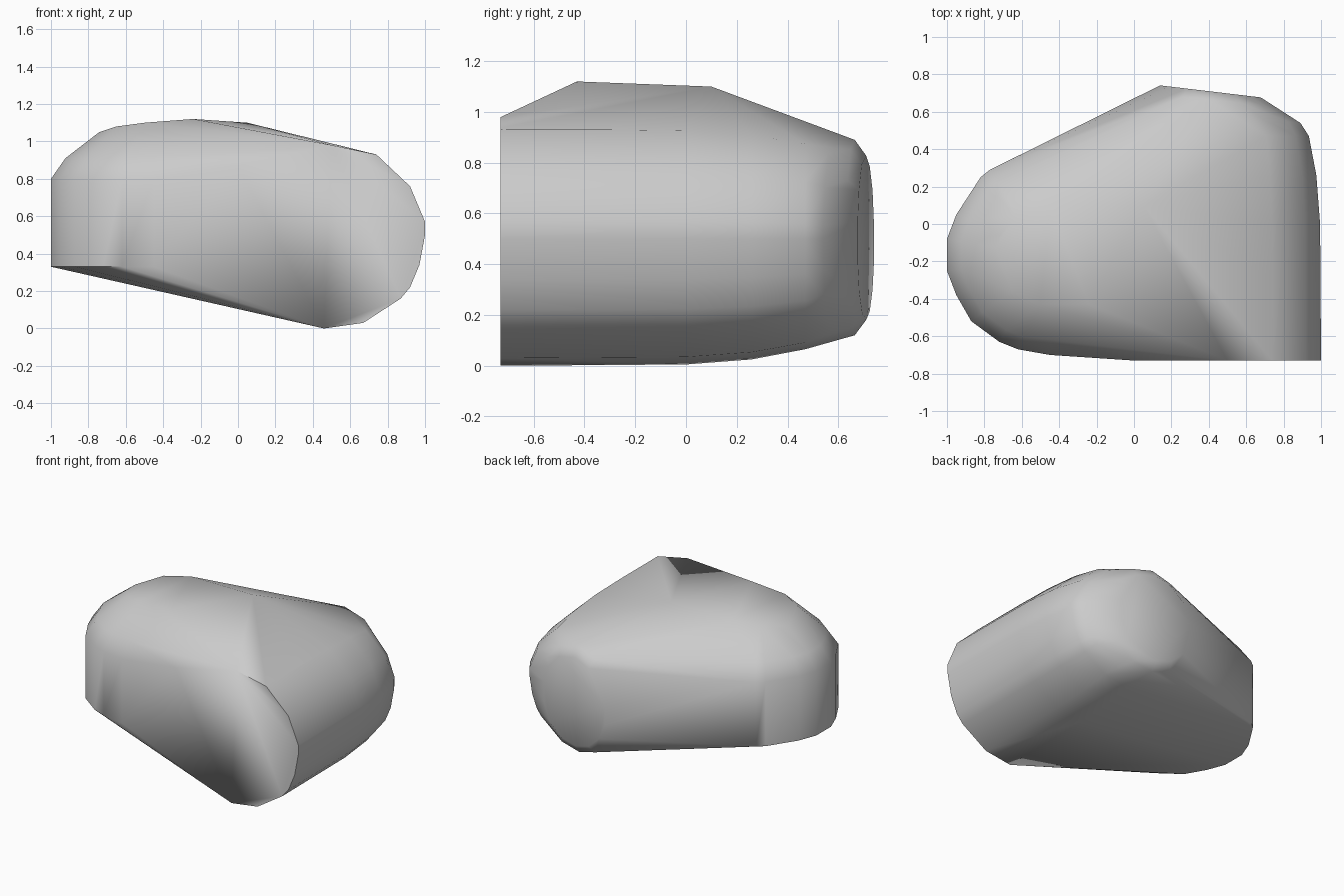
import bpy
import bmesh
from math import radians

cube = bpy.data.objects.get("Cube")
if cube:
    bpy.data.objects.remove(cube, do_unlink=True)

gray = bpy.data.materials.new("plain gray")
gray.use_nodes = True
gray.diffuse_color = (0.6, 0.6, 0.6, 1)
gray.node_tree.nodes["Principled BSDF"].inputs["Base Color"].default_value = (0.6, 0.6, 0.6, 1)

# Lying barrel: outline in x, z, swept back along y and shrinking to a tilted end
barrel = [(0.46, 0), (0.67, 0.03), (0.87, 0.16), (0.92, 0.22), (0.97, 0.34),
          (1, 0.5), (1, 0.57), (0.92, 0.76), (0.74, 0.93), (0.5, 0.98)]
sections = [(-0.73, 1, 0), (-0.3, 1, 0), (0, 0.99, 0), (0.26, 0.95, 0),
            (0.47, 0.87, 0), (0.58, 0.78, 0.08)]
points = []
for y, scale, tilt in sections:
    for x, z in barrel:
        points.append((0.5 + (x - 0.5) * scale, y - tilt * (x - 0.5),
                       0.5 + (z - 0.5) * scale))

# Back end: bevelled disc, tilted towards the barrel side
rim = [(0, -0.38), (0.15, -0.35), (0.27, -0.25), (0.33, -0.1), (0.33, 0.08),
       (0.28, 0.23), (0.17, 0.35), (0, 0.39), (-0.14, 0.34), (-0.25, 0.23),
       (-0.31, 0.06), (-0.31, -0.1), (-0.25, -0.24), (-0.14, -0.34)]
for scale, y in ((1, 0.665), (0.84, 0.71)):
    points += [(0.4 + x * scale, y - 0.1 * x, 0.5 + z * scale) for x, z in rim]

# Upright lobe: outline in x, y, straight walls and a rounded shoulder
lobe = [(0, -0.73), (-0.45, -0.70), (-0.62, -0.67), (-0.72, -0.63),
        (-0.87, -0.52), (-0.95, -0.38), (-1, -0.25), (-1, -0.08),
        (-0.95, 0.05), (-0.82, 0.25), (-0.77, 0.29)]
for z, scale in ((0.33, 1), (0.8, 1), (0.91, 0.86), (1.05, 0.53)):
    for x, y in lobe[1:]:
        points.append((-0.45 + (x + 0.45) * scale, -0.18 + (y + 0.18) * scale, z))
points.append((0, -0.73, 0.87))

# Crown of the lobe
points += [(-0.5, -0.43, 1.10), (-0.24, -0.43, 1.12), (-0.65, -0.36, 1.08),
           (-0.63, 0.04, 1.08), (-0.45, 0.10, 1.10), (0.05, 0.10, 1.10)]

bm = bmesh.new()
for p in points:
    bm.verts.new(p)
bmesh.ops.remove_doubles(bm, verts=bm.verts[:], dist=0.004)
bmesh.ops.convex_hull(bm, input=bm.verts[:])
loose = [v for v in bm.verts if not v.link_faces]
bmesh.ops.delete(bm, geom=loose, context="VERTS")
bmesh.ops.dissolve_limit(bm, angle_limit=radians(1), verts=bm.verts[:], edges=bm.edges[:])
bmesh.ops.recalc_face_normals(bm, faces=bm.faces[:])

mesh = bpy.data.meshes.new("rounded_body")
bm.to_mesh(mesh)
bm.free()
mesh.materials.append(gray)
body = bpy.data.objects.new("rounded_body", mesh)
bpy.context.collection.objects.link(body)
bpy.context.view_layer.objects.active = body
body.select_set(True)
bpy.ops.object.shade_smooth_by_angle(angle=radians(40))
